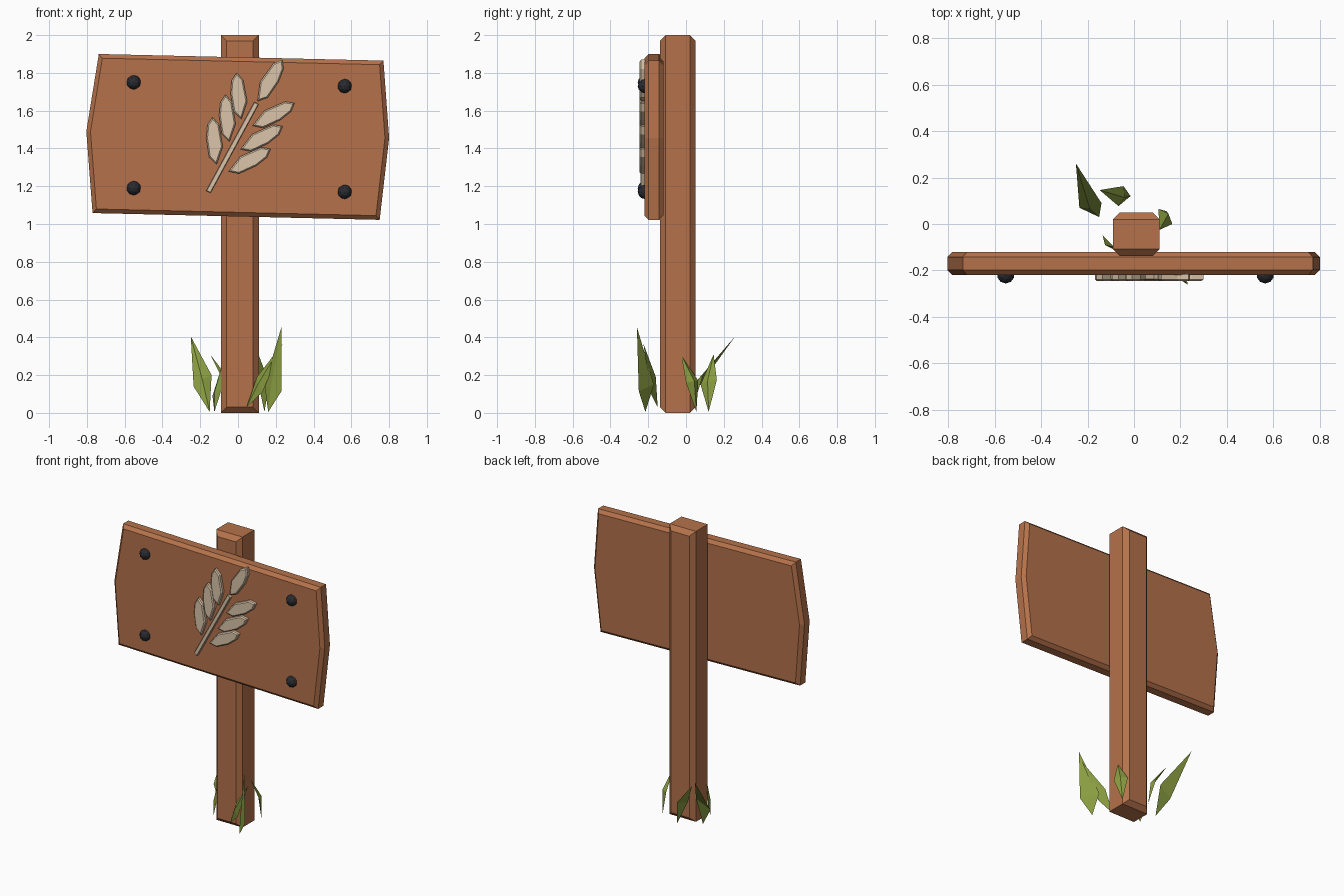
import bpy, bmesh
from mathutils import Vector

if "Cube" in bpy.data.objects:
    bpy.data.objects.remove(bpy.data.objects["Cube"])


def material(name, rgb):
    m = bpy.data.materials.new(name)
    m.diffuse_color = (*rgb, 1)
    m.use_nodes = True
    m.node_tree.nodes["Principled BSDF"].inputs["Base Color"].default_value = m.diffuse_color
    return m


WOOD = material("wood", (0.46, 0.168, 0.070))
CREAM = material("cream", (0.71, 0.56, 0.40))
IRON = material("dark_iron", (0.022, 0.024, 0.030))
GRASS = material("grass_green", (0.25, 0.335, 0.052))


def finish(name, bm, mat):
    bmesh.ops.recalc_face_normals(bm, faces=bm.faces)
    me = bpy.data.meshes.new(name)
    bm.to_mesh(me)
    bm.free()
    me.materials.append(mat)
    ob = bpy.data.objects.new(name, me)
    bpy.context.collection.objects.link(ob)
    return ob


def inset(points, d):
    """Offset a counter-clockwise outline inwards by d."""
    out = []
    n = len(points)
    for i in range(n):
        p, q, r = (Vector(points[(i + k) % n]) for k in (-1, 0, 1))
        a, b = (q - p).normalized(), (r - q).normalized()
        na, nb = Vector((-a.y, a.x)), Vector((-b.y, b.x))
        out.append(q + (na + nb) * d / (1 + na.dot(nb)))
    return out


def plate(name, outline, y0, y1, cham, depth, mat):
    """Slab from a front (x, z) outline with chamfered front and back rims."""
    small = inset(outline, cham)
    bm = bmesh.new()
    rings = []
    for pts, y in ((small, y0), (outline, y0 + depth), (outline, y1 - depth), (small, y1)):
        rings.append([bm.verts.new((p[0], y, p[1])) for p in pts])
    n = len(outline)
    for a, b in zip(rings, rings[1:]):
        for i in range(n):
            j = (i + 1) % n
            bm.faces.new((a[i], a[j], b[j], b[i]))
    bm.faces.new(rings[0])
    bm.faces.new(rings[-1])
    return finish(name, bm, mat)


# Post and signboard
plate("post", [(-.09, 0), (.11, 0), (.11, 2), (-.09, 2)], -.138, .05, .03, .03, WOOD)
plate("signboard", [(-.77, 1.058), (.75, 1.022), (.80, 1.455), (.77, 1.865),
                    (-.737, 1.90), (-.803, 1.49)], -.22, -.12, .022, .022, WOOD)

# Wheat emblem: stem and seven grains (base, tip, mirrored)
GRAIN = [(0, 0), (.17, -.85), (.57, -1), (.85, -.7), (1, 0), (.84, .72), (.37, .95)]


def along(base, tip, shape, width):
    base, tip = Vector(base), Vector(tip)
    axis = tip - base
    side = Vector((-axis.y, axis.x)).normalized() * width
    return [base + axis * t + side * s for t, s in shape]


plate("wheat_stem", along((-.157, 1.17), (.098, 1.64),
                          [(0, -1), (1, -1), (1, 1), (0, 1)], .013),
      -.24, -.21, .003, .003, CREAM)
grains = [((.103, 1.65), (.235, 1.87), 1), ((.018, 1.555), (-.008, 1.80), -1),
          ((-.045, 1.435), (-.067, 1.685), -1), ((-.113, 1.315), (-.135, 1.565), -1),
          ((.077, 1.52), (.30, 1.64), 1), ((.013, 1.395), (.237, 1.518), 1),
          ((-.05, 1.278), (.173, 1.398), 1)]
for i, (base, tip, flip) in enumerate(grains):
    shape = [(t, s * flip) for t, s in GRAIN]
    # the left grains swap sides, so restore counter-clockwise order
    if flip < 0:
        shape.reverse()
        shape = [(t, -s) for t, s in shape] if i == 0 else shape
    plate(f"wheat_grain_{i + 1}", along(base, tip, shape, .043),
          -.245, -.21, .007, .007, CREAM)

# Domed nail heads
for i, (x, z) in enumerate([(-.552, 1.75), (.565, 1.73), (-.552, 1.19), (.565, 1.17)]):
    bm = bmesh.new()
    bmesh.ops.create_icosphere(bm, subdivisions=2, radius=.038)
    bmesh.ops.translate(bm, verts=bm.verts, vec=(x, -.218, z))
    finish(f"nail_{i + 1}", bm, IRON)

# Grass blades: base, two side points, tip; a ridge gives thickness
blades = [
    ((-.15, .03, .005), (-.235, .07, .14), (-.14, .09, .20), (-.25, .26, .405)),
    ((-.015, .12, .005), (-.067, .077, .15), (-.045, .163, .175), (-.148, .146, .31)),
    ((.16, -.215, .005), (.14, -.17, .15), (.23, -.25, .115), (.23, -.26, .455)),
    ((.045, -.15, .03), (.10, -.16, .19), (.13, -.19, .11), (.235, -.225, .365)),
    ((.14, .055, .005), (.165, 0, .16), (.105, .065, .17), (.11, -.025, .305)),
    ((-.125, -.09, .005), (-.135, -.05, .09), (-.085, -.11, .13), (-.085, -.10, .25)),
]
for i, pts in enumerate(blades):
    base, a, b, tip = map(Vector, pts)
    normal = (b - a).cross(tip - base).normalized()
    ridge = (a + b) / 2 + normal * .018
    bm = bmesh.new()
    vb, va, vc, vt, vr = (bm.verts.new(p) for p in (base, a, b, tip, ridge))
    for u, v in ((va, vc), (vc, vr), (vr, va)):
        bm.faces.new((vb, u, v))
        bm.faces.new((vt, v, u))
    finish(f"grass_blade_{i + 1}", bm, GRASS)
